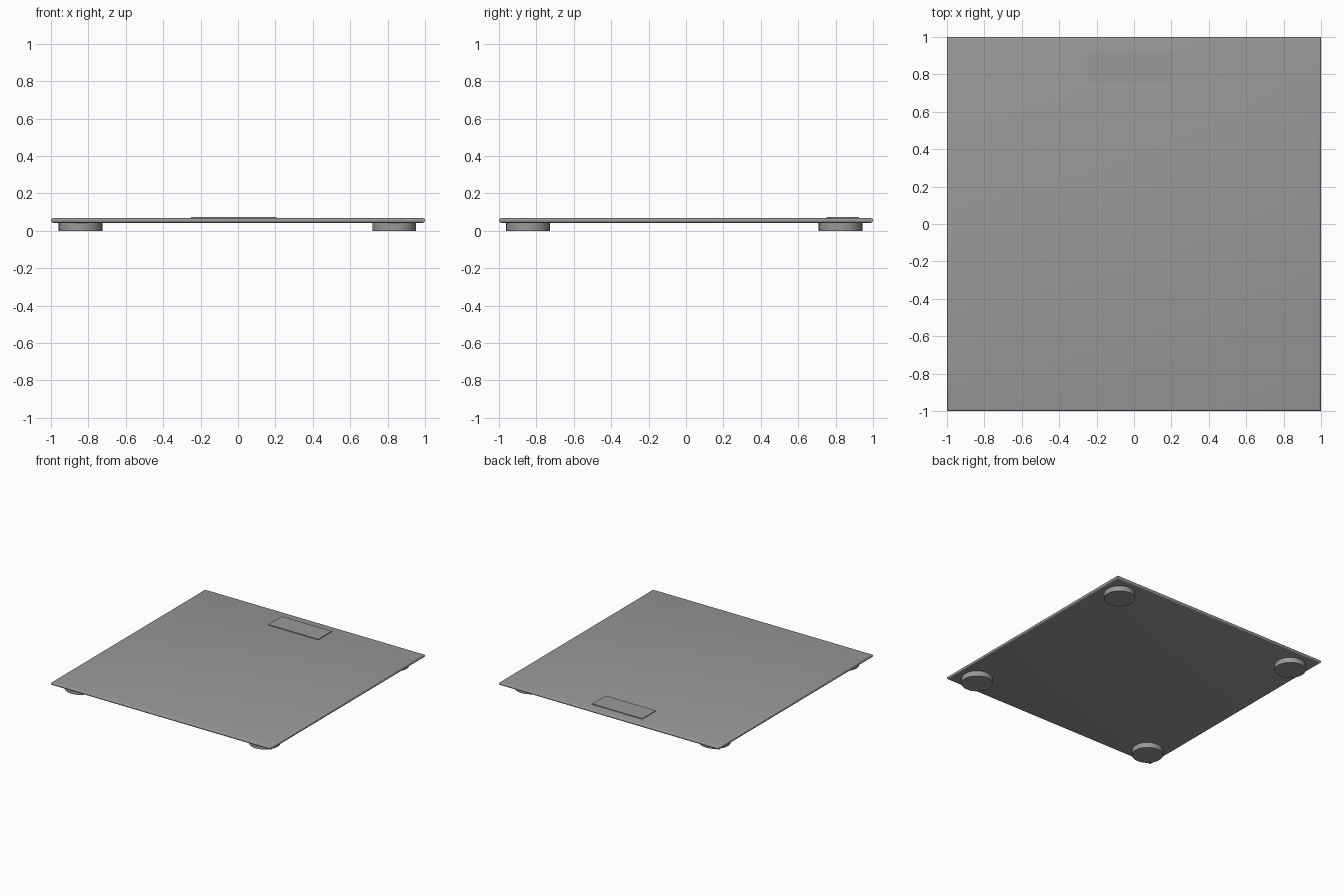
import bpy, bmesh
from mathutils import Matrix, Vector

if "Cube" in bpy.data.objects:
    bpy.data.objects.remove(bpy.data.objects["Cube"])

# dark grey shared by every part
grey = bpy.data.materials.new("dark_grey")
grey.diffuse_color = (0.32, 0.32, 0.32, 1)
grey.use_nodes = True
grey.node_tree.nodes["Principled BSDF"].inputs["Base Color"].default_value = grey.diffuse_color


def finish(name, bm, angle=0.6):
    mesh = bpy.data.meshes.new(name)
    bmesh.ops.recalc_face_normals(bm, faces=bm.faces)
    bm.to_mesh(mesh)
    bm.free()
    mesh.materials.append(grey)
    obj = bpy.data.objects.new(name, mesh)
    bpy.context.collection.objects.link(obj)
    bpy.ops.object.select_all(action='DESELECT')
    bpy.context.view_layer.objects.active = obj
    obj.select_set(True)
    bpy.ops.object.shade_smooth_by_angle(angle=angle)
    return obj


def box(name, lo, hi, bevel=0.0):
    lo, hi = Vector(lo), Vector(hi)
    bm = bmesh.new()
    bmesh.ops.create_cube(bm, size=1, matrix=Matrix.Translation((lo + hi) / 2)
                          @ Matrix.Diagonal((*(hi - lo), 1)))
    if bevel:
        # round only the top and bottom rims, corners stay square in plan
        rims = [e for e in bm.edges if abs(e.verts[0].co.z - e.verts[1].co.z) < 1e-5]
        bmesh.ops.bevel(bm, geom=rims, offset=bevel, segments=3,
                        profile=0.5, affect='EDGES')
    return finish(name, bm)


def foot(name, x, y):
    bm = bmesh.new()
    bmesh.ops.create_cone(bm, cap_ends=True, segments=32, radius1=0.117,
                          radius2=0.117, depth=0.044,
                          matrix=Matrix.Translation((x, y, 0.022)))
    return finish(name, bm)


# platform with rounded rim
box("platform", (-1, -1, 0.043), (1, 1, 0.068), bevel=0.0115)

# raised display near the back edge
box("display", (-0.25, 0.75, 0.06), (0.205, 0.925, 0.074))

# four round feet
for side, x in (("left", -0.842), ("right", 0.835)):
    for end, y in (("front", -0.845), ("back", 0.826)):
        foot(f"{end}_{side}_foot", x, y)
